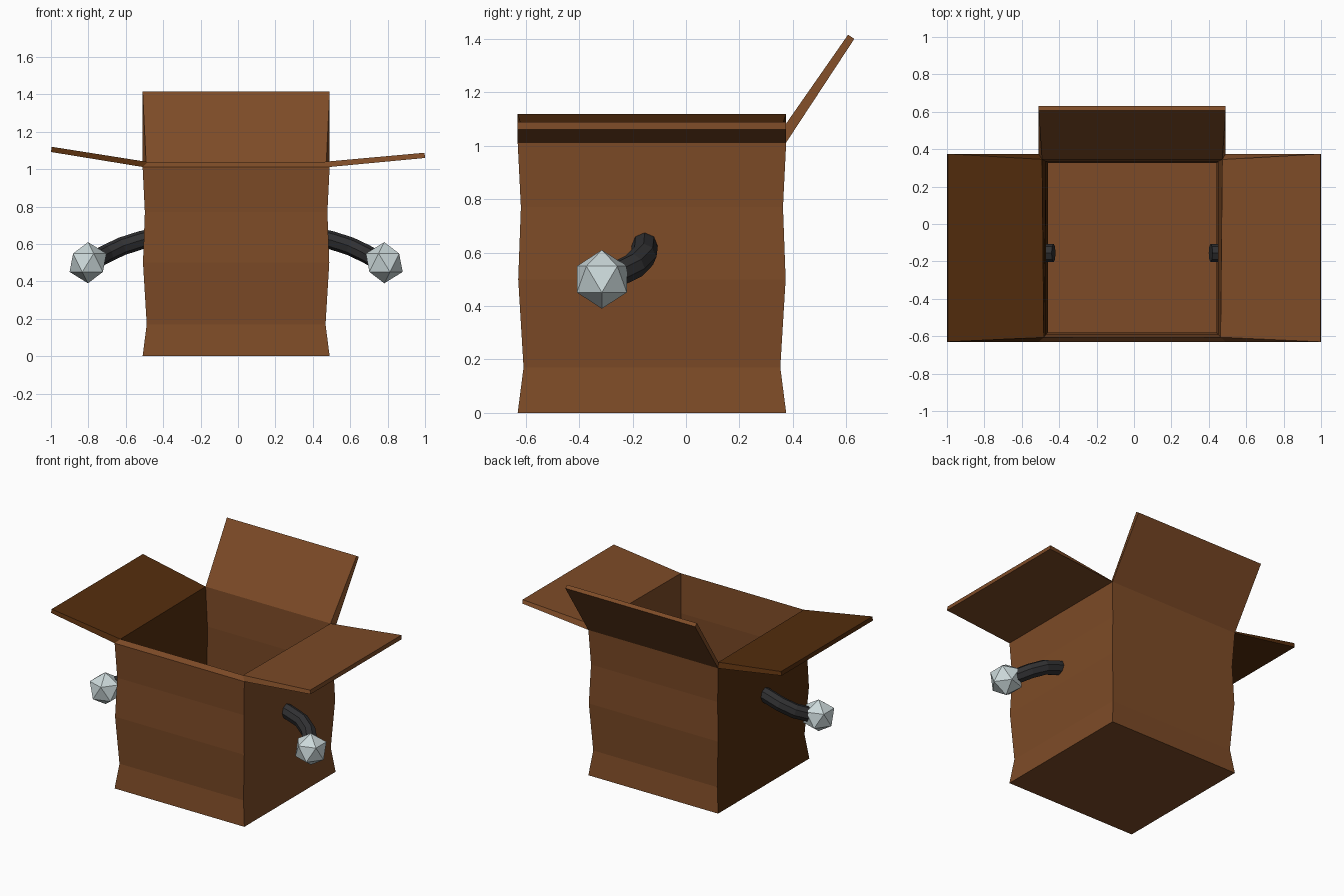
import bpy, bmesh
from mathutils import Vector

if "Cube" in bpy.data.objects:
    bpy.data.objects.remove(bpy.data.objects["Cube"])

def material(name, color):
    m = bpy.data.materials.new(name)
    m.diffuse_color = (*color, 1)
    m.use_nodes = True
    m.node_tree.nodes["Principled BSDF"].inputs["Base Color"].default_value = m.diffuse_color
    return m

cardboard = material("cardboard brown", (0.205, 0.070, 0.020))
dark_card = material("dark cardboard", (0.088, 0.026, 0.004))
rubber = material("black rubber", (0.030, 0.030, 0.032))
metal = material("pale metal", (0.60, 0.69, 0.70))

CX, CY = -0.01, -0.1275

def add_object(name, bm, mats):
    me = bpy.data.meshes.new(name)
    bm.to_mesh(me)
    bm.free()
    for m in mats:
        me.materials.append(m)
    ob = bpy.data.objects.new(name, me)
    bpy.context.collection.objects.link(ob)
    return ob

# Carton: one folded sheet (floor, creased walls, three open flaps), thickened inwards
bm = bmesh.new()
levels = [(0, 0), (0.17, 0.022), (0.50, 0.002), (0.77, 0.012), (1.012, 0)]  # height, inset
corners = [(-1, -1), (1, -1), (1, 1), (-1, 1)]
rings = []
for z, inset in levels:
    rings.append([bm.verts.new((CX + sx * (0.50 - inset), CY + sy * (0.5025 - inset), z))
                  for sx, sy in corners])
bm.faces.new(rings[0][::-1])
LEFT = 3
for low, high in zip(rings, rings[1:]):
    for i in range(4):
        j = (i + 1) % 4
        f = bm.faces.new((low[i], low[j], high[j], high[i]))
        f.material_index = int(i == LEFT)
flaps = {1: (0.51, 0, 0.048), 2: (0, 0.255, 0.388), 3: (-0.49, 0, 0.08)}
for i, out in flaps.items():
    a, b = rings[-1][i], rings[-1][(i + 1) % 4]
    ta, tb = (bm.verts.new(v.co + Vector(out)) for v in (a, b))
    f = bm.faces.new((a, b, tb, ta))
    f.material_index = int(i == LEFT)
carton = add_object("carton", bm, [cardboard, dark_card])
sol = carton.modifiers.new("thickness", 'SOLIDIFY')
sol.thickness = 0.028
sol.offset = -1
sol.use_even_offset = True

# Arms and hands, mirrored about the middle of the carton
arm_path = [(0.41, -0.155, 0.64), (0.50, -0.155, 0.62), (0.60, -0.158, 0.588),
            (0.68, -0.195, 0.55), (0.73, -0.25, 0.523), (0.775, -0.305, 0.505)]

for side, label in ((1, "right"), (-1, "left")):
    def place(p):
        return Vector((CX + side * (p[0] - CX), p[1], p[2]))

    # Bent eight-sided arm through the side wall
    cu = bpy.data.curves.new(label + "_arm", 'CURVE')
    cu.dimensions = '3D'
    cu.bevel_depth = 0.049
    cu.bevel_resolution = 2
    cu.use_fill_caps = True
    sp = cu.splines.new('POLY')
    sp.use_smooth = False
    sp.points.add(len(arm_path) - 1)
    for pt, p in zip(sp.points, arm_path):
        pt.co = (*place(p), 1)
    cu.materials.append(rubber)
    bpy.context.collection.objects.link(bpy.data.objects.new(label + "_arm", cu))

    # Faceted twenty-sided hand
    bm = bmesh.new()
    bmesh.ops.create_icosphere(bm, subdivisions=1, radius=0.11)
    if side > 0:
        for v in bm.verts:
            v.co.x *= -1
        bmesh.ops.reverse_faces(bm, faces=bm.faces[:])
    hand = add_object(label + "_hand", bm, [metal])
    hand.location = place((0.782, -0.315, 0.50))
